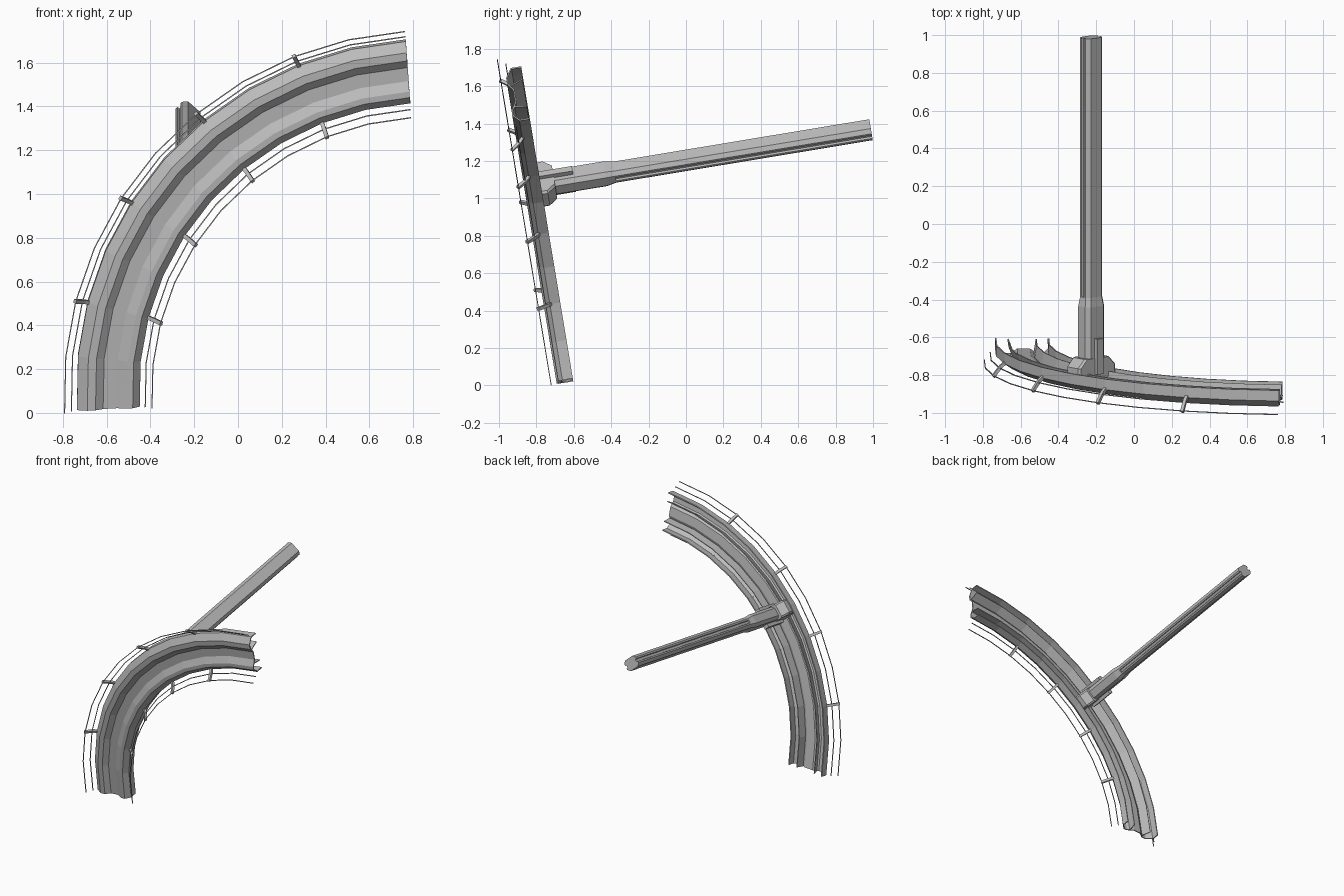
import bpy, bmesh, math
from mathutils import Matrix, Vector

cube = bpy.data.objects.get("Cube")
if cube:
    bpy.data.objects.remove(cube)

steel = bpy.data.materials.new("steel_grey")
steel.use_nodes = True
GREY = (0.5, 0.5, 0.5, 1)
steel.diffuse_color = GREY
steel.node_tree.nodes["Principled BSDF"].inputs["Base Color"].default_value = GREY

# Track frame: curve lies in a plane leaning forward, w runs back along the post
TILT = math.radians(9.4)
S, C = math.sin(TILT), math.cos(TILT)
CX, CV = 0.88, 0.10          # curve centre
START, END, STEPS = 183.3, 94.0, 10
INNER, OUTER = 1.335, 1.615  # track edges
POST_ANGLE = (START + END) / 2


def place(x, v, w):
    return Vector((x, -0.69 - S * v + C * w, C * v + S * w))


def polar(r, deg, w, t=0):
    """Point at radius r and angle, pushed t along the tangent."""
    a = math.radians(deg)
    return place(CX + r * math.cos(a) + t * math.sin(a),
                 CV + r * math.sin(a) - t * math.cos(a), w)


def angle(k):
    return START + (END - START) * k / STEPS


def finish(name, bm):
    bmesh.ops.recalc_face_normals(bm, faces=bm.faces)
    mesh = bpy.data.meshes.new(name)
    bm.to_mesh(mesh)
    bm.free()
    mesh.materials.append(steel)
    ob = bpy.data.objects.new(name, mesh)
    bpy.context.scene.collection.objects.link(ob)
    return ob


def loft(name, rings, closed=True):
    """Skin a list of rings; closed rings also get end caps."""
    bm = bmesh.new()
    loops = [[bm.verts.new(p) for p in ring] for ring in rings]
    n = len(loops[0])
    for a, b in zip(loops, loops[1:]):
        for i in range(n if closed else n - 1):
            j = (i + 1) % n
            bm.faces.new((a[i], a[j], b[j], b[i]))
    if closed:
        bm.faces.new(loops[0])
        bm.faces.new(loops[-1])
    return finish(name, bm)


def sweep(name, profile, closed):
    return loft(name, [[polar(r, angle(k), w) for r, w in profile]
                       for k in range(STEPS + 1)], closed)


def sheet(name, profile, thick):
    ob = sweep(name, [(INNER + s, w) for s, w in profile], False)
    mod = ob.modifiers.new("thickness", "SOLIDIFY")
    mod.thickness, mod.offset = thick, 0
    return ob


# Curved track: folded channel, open at the back
sheet("track_channel", [(0, .09), (0, .035), (.03, .004), (.055, .004),
                        (.10, .03), (.165, .03), (.20, .004), (.235, .004),
                        (.28, .035), (.28, .09)], .008)
for name, s0, s1 in (("inner_back_fin", .075, .065), ("outer_back_fin", .19, .215)):
    sheet(name, [(s0, .02), (s1, .085)], .006)

# Guide wires on both edges
H = .0025
for side, edge, sign in (("outer", OUTER, 1), ("inner", INNER, -1)):
    for label, gap, w in (("near", .029, .011), ("far", .06, -.03)):
        r = edge + sign * gap
        sweep(f"{side}_{label}_wire",
              [(r - H, w - H), (r + H, w - H), (r + H, w + H), (r - H, w + H)], True)
    # Brackets carrying the wires
    for k in (2, 4, 6, 8):
        path = [(-.005, .04), (.02, .022), (.045, -.008), (.064, -.034)]
        rings = [[polar(edge + sign * (g + dg), angle(k), w + dg, t)
                  for dg, t in ((-.006, -.009), (.006, -.009), (.006, .009), (-.006, .009))]
                 for g, w in path]
        loft(f"{side}_bracket_{k // 2}", rings)


def post_section(a, b, c, w, notch=0):
    """Chamfered rectangle, a along the radius and b along the tangent."""
    half = [(-a + c, b), (a - c, b), (a, b - c)]
    if notch:
        half += [(a, .011), (a - notch, .008), (a - notch, -.008), (a, -.011)]
    half += [(a, -b + c)]
    pts = half + [(-p, -q) for p, q in half]
    mid = (INNER + OUTER) / 2
    return [polar(mid + p, POST_ANGLE, w, q) for p, q in pts]


# Long post, sleeve and mounting block
loft("post", [post_section(.058, .042, .02, w, .012) for w in (.1, 1.88)])
loft("post_sleeve", [post_section(.066, .050, .022, .12),
                     post_section(.066, .050, .022, .44),
                     post_section(.058, .042, .02, .49)])
loft("mounting_block", [post_section(.13, .055, .012, .03),
                        post_section(.13, .055, .012, .12),
                        post_section(.085, .055, .012, .165)])

# Clamp arms either side of the post
mid = (INNER + OUTER) / 2
for name, side in (("upper_clamp_arm", 1), ("lower_clamp_arm", -1)):
    loft(name, [[polar(mid + p, POST_ANGLE, w, side * q)
                 for p, q in ((-.02, .04), (.02, .04), (.02, .075), (-.02, .075))]
                for w in (.08, .27)])
